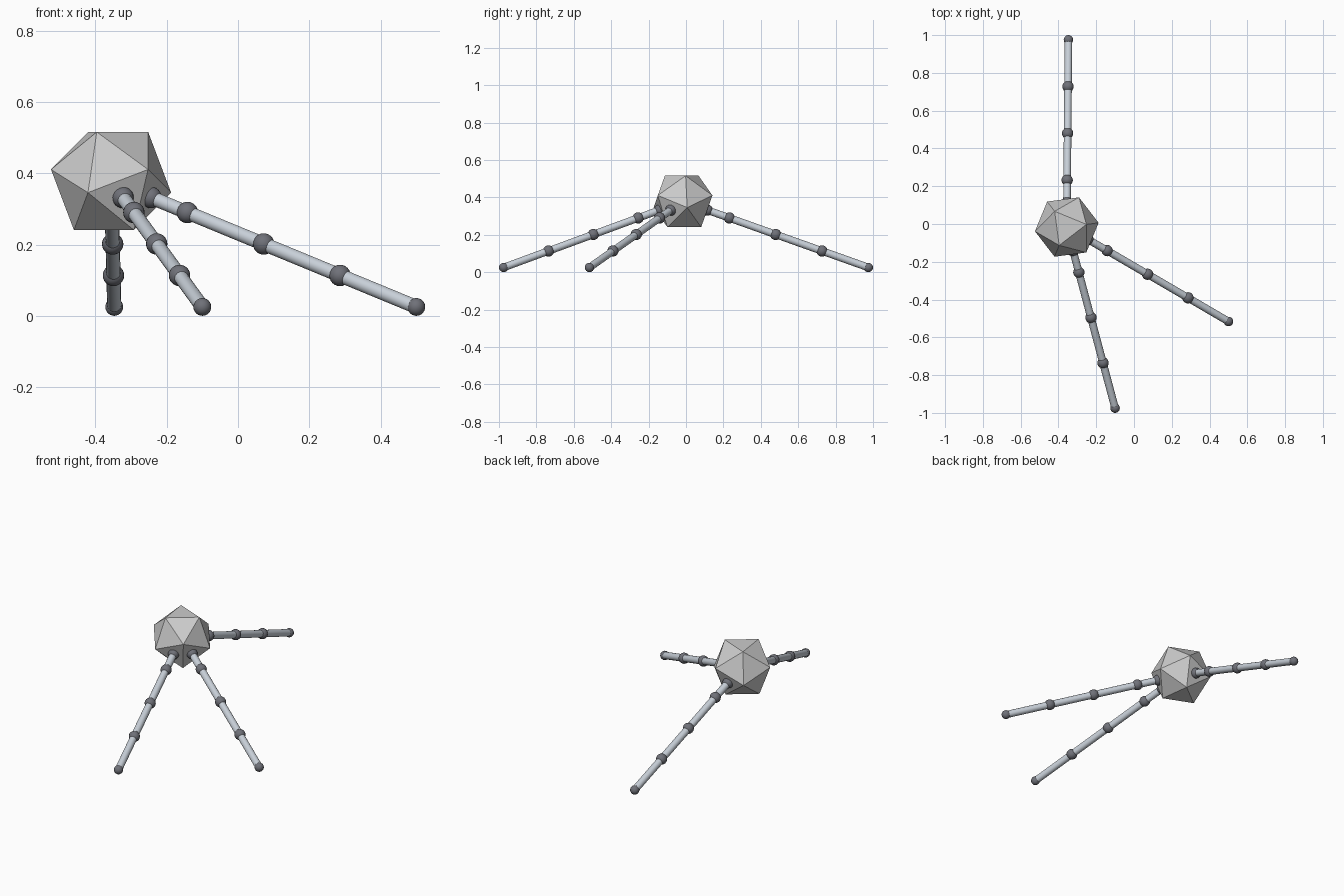
import bpy, bmesh
from math import cos, sin, radians
from mathutils import Vector

if "Cube" in bpy.data.objects:
    bpy.data.objects.remove(bpy.data.objects["Cube"])

R = 0.173                                 # body circumradius
CENTRE = Vector((-0.356, -0.016, 0.378))  # body centre
TURN = 7.6                                # body turn about z, degrees


def material(name, rgb):
    m = bpy.data.materials.new(name)
    m.diffuse_color = (*rgb, 1)
    m.use_nodes = True
    m.node_tree.nodes["Principled BSDF"].inputs["Base Color"].default_value = m.diffuse_color
    return m


TUBE = material("light_steel", (0.58, 0.63, 0.69))
JOINT = material("dark_steel", (0.16, 0.165, 0.19))


def finish(name, mat):
    ob = bpy.context.object
    ob.name = name
    ob.data.materials.append(mat)
    bpy.ops.object.shade_smooth_by_angle(angle=radians(40))
    return ob


def ball(name, p, r):
    bpy.ops.mesh.primitive_uv_sphere_add(segments=20, ring_count=12, radius=r, location=p)
    finish(name, JOINT)


def rod(name, a, b, r):
    d = b - a
    bpy.ops.mesh.primitive_cylinder_add(vertices=16, radius=r, depth=d.length, location=(a + b) / 2)
    ob = finish(name, TUBE)
    ob.rotation_mode = 'QUATERNION'
    ob.rotation_quaternion = d.to_track_quat('Z', 'Y')


# Body: flat-faced icosahedron lying on one face, four rings of three corners
bm = bmesh.new()
for z, rad, phase in ((0.7947, 0.607, 0), (0.1876, 0.9822, 180),
                      (-0.1876, 0.9822, 0), (-0.7947, 0.607, 180)):
    for k in range(3):
        a = radians(TURN + phase + 120 * k)
        bm.verts.new((R * rad * cos(a), R * rad * sin(a), R * z))
bmesh.ops.convex_hull(bm, input=bm.verts)
bmesh.ops.recalc_face_normals(bm, faces=bm.faces)
mesh = bpy.data.meshes.new("body")
bm.to_mesh(mesh)
bm.free()
body = bpy.data.objects.new("body", mesh)
body.location = CENTRE
bpy.context.collection.objects.link(body)

# Legs: straight out of three lower faces, four equal rods with ball joints
feet = {
    "back_leg": Vector((-0.347, 0.975, 0.025)),
    "right_leg": Vector((0.5, -0.516, 0.025)),
    "front_leg": Vector((-0.1, -0.975, 0.025)),
}
for name, foot in feet.items():
    step = (foot - CENTRE) / 4
    hip = CENTRE + step.normalized() * R * 0.7947
    ball(name + "_hip", hip, 0.03)
    rod(name + "_rod_1", hip, CENTRE + step, 0.02)
    for i in range(1, 4):
        ball(f"{name}_joint_{i}", CENTRE + step * i, 0.03)
        rod(f"{name}_rod_{i + 1}", CENTRE + step * i, CENTRE + step * (i + 1), 0.02)
    ball(name + "_foot", foot, 0.025)
